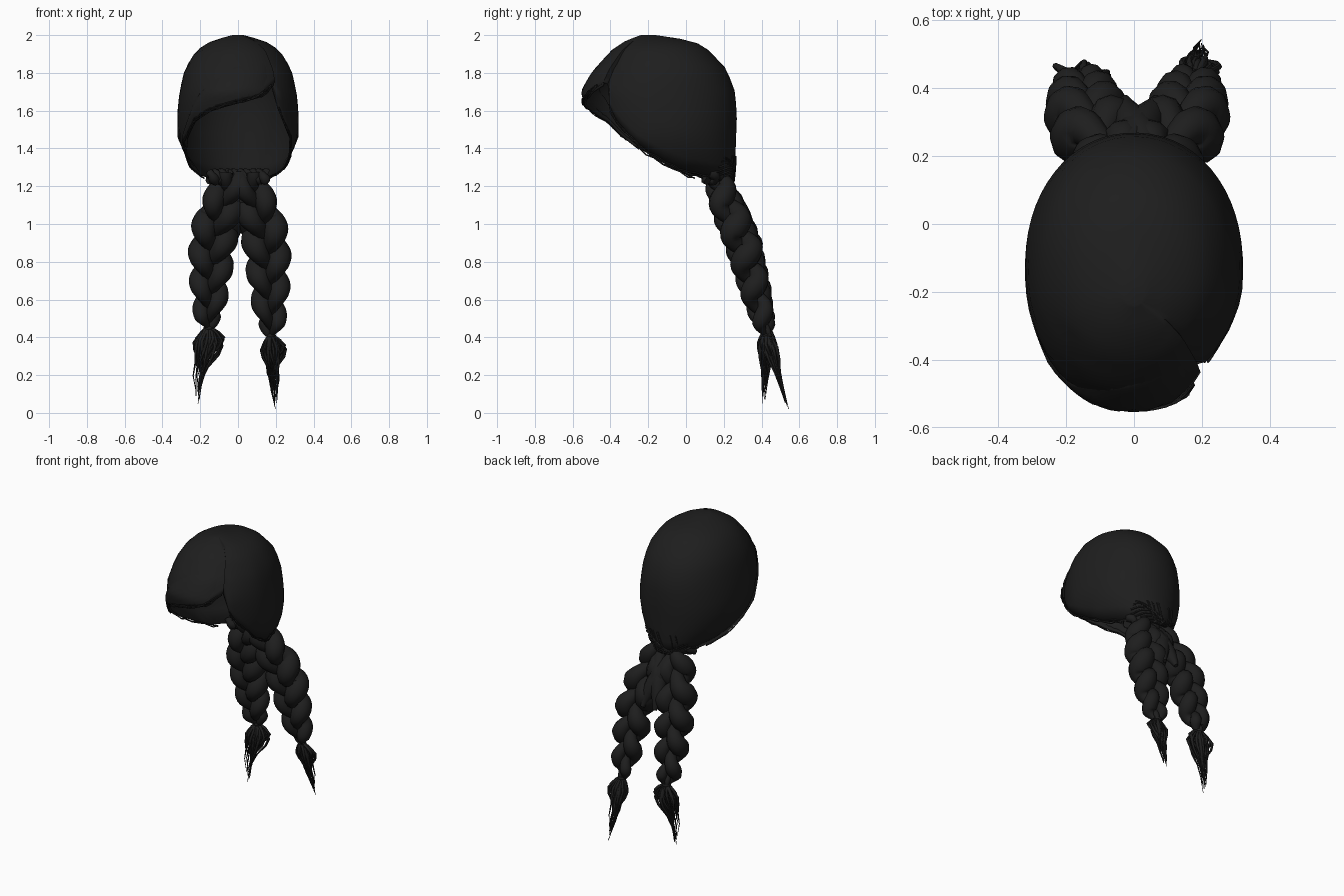
import bpy, bmesh, math, random
from mathutils import Vector

random.seed(4)
if "Cube" in bpy.data.objects:
    bpy.data.objects.remove(bpy.data.objects["Cube"])

hair = bpy.data.materials.new("black_hair")
hair.use_nodes = True
COLOUR = (0.013, 0.013, 0.013, 1)
hair.diffuse_color = COLOUR
bsdf = hair.node_tree.nodes["Principled BSDF"]
bsdf.inputs["Base Color"].default_value = COLOUR
bsdf.inputs["Roughness"].default_value = 0.7


def lookup(table, key):
    """Linear interpolation in rows sorted by their first entry."""
    if key <= table[0][0]:
        return table[0][1:]
    for a, b in zip(table, table[1:]):
        if key <= b[0]:
            t = (key - a[0]) / (b[0] - a[0])
            return [p + (q - p) * t for p, q in zip(a[1:], b[1:])]
    return table[-1][1:]


def finish(obj, angle):
    bpy.ops.object.select_all(action='DESELECT')
    obj.select_set(True)
    bpy.context.view_layer.objects.active = obj
    if obj.type == 'CURVE':
        bpy.ops.object.convert(target='MESH')
    bpy.ops.object.shade_smooth_by_angle(angle=math.radians(angle))


def tubes(name, strands, sides=1):
    """One object of round strands; each strand is a list of (point, radius)."""
    curve = bpy.data.curves.new(name, 'CURVE')
    curve.dimensions = '3D'
    curve.bevel_depth = 1
    curve.bevel_resolution = sides
    curve.use_fill_caps = True
    for strand in strands:
        spline = curve.splines.new('POLY')
        spline.points.add(len(strand) - 1)
        for point, (co, radius) in zip(spline.points, strand):
            point.co = (*co, 1)
            point.radius = radius
    curve.materials.append(hair)
    obj = bpy.data.objects.new(name, curve)
    bpy.context.collection.objects.link(obj)
    finish(obj, 60)


def sheet(name, columns, closed, thickness):
    """Skin columns of points into a shell with thickness."""
    bm = bmesh.new()
    grid = [[bm.verts.new(p) for p in col] for col in columns]
    pairs = list(zip(grid, grid[1:]))
    if closed:
        pairs.append((grid[-1], grid[0]))
        bm.faces.new([col[-1] for col in grid])
    for a, b in pairs:
        for i in range(len(a) - 1):
            bm.faces.new((a[i], b[i], b[i + 1], a[i + 1]))
    bmesh.ops.recalc_face_normals(bm, faces=bm.faces)
    mesh = bpy.data.meshes.new(name)
    bm.to_mesh(mesh)
    bm.free()
    mesh.materials.append(hair)
    obj = bpy.data.objects.new(name, mesh)
    bpy.context.collection.objects.link(obj)
    finish(obj, 50)
    solid = obj.modifiers.new("thickness", 'SOLIDIFY')
    solid.thickness = thickness
    solid.offset = -1


# Head cross-sections: height, front y, back y, half width
HEAD = [(1.2, -.38, .25, .14), (1.3, -.44, .26, .25), (1.45, -.5, .265, .32),
        (1.58, -.54, .27, .322), (1.7, -.55, .26, .31), (1.82, -.485, .215, .282),
        (1.92, -.395, .12, .22), (1.97, -.32, .04, .14), (2, -.24, -.16, .03)]
# Lower hair edge: degrees round from the front towards the left, height
PART = 40
RIM = [(PART, 1.74), (45, 1.62), (55, 1.52), (70, 1.41), (87, 1.33), (104, 1.27),
       (140, 1.23), (180, 1.22), (220, 1.23), (256, 1.26), (272, 1.32), (291, 1.4),
       (305, 1.48), (315, 1.55), (335, 1.61), (360, 1.65), (380, 1.68), (400, 1.75)]


def rim(angle):
    return lookup(RIM, angle)[0]


def full(value):
    """Push a sine or cosine outward for a slightly squarer oval."""
    return math.copysign(abs(value) ** .95, value)


def head(angle, z, lift=0.0):
    front, back, width = lookup(HEAD, z)
    # the lock beside the parting sits further in than the fringe
    tuck = max(0, 1 - (angle - PART) / 40) * min(1, (2 - z) / .15) * .09
    a = math.radians(angle)
    k = 1 - tuck
    depth = (back - front) / 2
    return Vector(((width * k + lift) * full(math.sin(a)),
                   (front + back) / 2 - (depth * k + lift) * full(math.cos(a)), z))


# Hair cap with an open face and a side parting
columns = []
for i in range(61):
    angle = PART + i * 6
    low = rim(angle)
    columns.append([head(angle, low + (2 - low) * math.sin(j / 14 * math.pi / 2))
                    for j in range(15)])
sheet("hair_cap", columns, True, .008)

# Swept fringe rolled over the forehead
columns = []
for i in range(24):
    t = i / 23
    angle = 292 + t * 107
    tall = .06 + .16 * math.sin(math.pi * min(1, t * 1.1) * .6)
    columns.append([head(angle, rim(angle) - .012 + tall * v / 8,
                         .014 * math.sin(math.pi * v / 8) * (1 - t ** 6) - .005)
                    for v in range(9)])
sheet("swept_fringe", columns, False, .012)

# Fine strands along the face edge and gathered round the nape
edge, nape = [], []
for start, end in ((250, 396), (250, 396), (300, 396), (46, 120), (46, 120)):
    edge.append([(head(a, rim(a) + random.uniform(-.015, .01), .004), .004)
                 for a in range(start, end, 6)])
for k in range(8):
    rise = .01 + k * .016
    nape.append([(head(a, rim(a) + rise * (.6 + .4 * math.cos(math.radians(a * 4 + k * 20)))),
                  .005) for a in range(118 + k * 4, 243 - k * 4, 5)])
for k in range(8):
    a = random.uniform(160, 200)
    nape.append([(head(a + 3 * j, 1.36 - .045 * j, .002), .004) for j in range(4)])
tubes("face_edge_strands", edge)
tubes("nape_strands", nape)

# Lumpy twist where the braids leave the nape
twist = []
for s in (0, math.pi):
    path = []
    for i in range(41):
        u = i / 20 - 1
        w = u * 14 + s
        path.append(((u * .15, .19 - .07 * u * u + .025 * math.cos(w),
                      1.25 + .02 * math.sin(w)), .025 + .006 * math.sin(w * 2)))
    twist.append(path)
tubes("nape_twist", twist, 2)

# Braid centre lines: drop, sideways, back, fullness
BRAID = [(0, .045, .165, .65), (.1, .07, .19, .85), (.2, .11, .23, 1),
         (.37, .148, .3, 1.02), (.62, .162, .365, .85), (.79, .17, .41, .62),
         (.85, .17, .43, .22)]
TOP = 1.27

for side, name, tie_z, shift, puff, tip in (
        (1, "left", .41, .004, .8, Vector((.2, .54, .02))),
        (-1, "right", .45, .014, 1, Vector((-.22, .41, .05)))):
    stretch = (TOP - tie_z) / .85
    strands = []
    for phase in range(3):
        path = []
        for i in range(73):
            drop = .85 * i / 72
            x, y, size = lookup(BRAID, drop)
            w = drop / .48 * math.tau + phase * math.tau / 3
            path.append(((side * (x + .062 * size * math.sin(w)) + shift,
                          y + .044 * size * math.sin(2 * w),
                          TOP - drop * stretch),
                         size * (.056 - .014 * math.cos(2 * w))))
        strands.append(path)
    tubes(name + "_braid", strands, 3)

    # Tie ring
    tie = Vector((side * .17 + shift, .43, tie_z))
    ring = [(tie + Vector((.018 * math.cos(a * math.tau / 12),
                           .018 * math.sin(a * math.tau / 12), 0)), .01) for a in range(13)]
    tubes(name + "_braid_tie", [ring])

    # Loose tuft that swells and then frays into wisps
    tuft = []
    for k in range(40):
        a = random.uniform(0, math.tau)
        spread = random.uniform(.35, 1) * puff
        length = random.uniform(.5, .95) if k else 1
        out = Vector((math.cos(a), .7 * math.sin(a), 0)) * spread
        sway = random.uniform(-.02, .02) * puff
        path = []
        for t, swell, r in ((0, .015, .009), (.12, .05, .009), (.25, .078, .009),
                            (.38, .07, .008), (.55, .04, .005), (.75, .026, .003),
                            (1, .014, .0015)):
            bend = Vector((sway * math.sin(t * math.tau), 0, 0))
            path.append((tie.lerp(tip, t * length) + out * swell + bend, r))
        tuft.append(path)
    tubes(name + "_braid_tuft", tuft)

# Short locks crossing between the two braids
locks = []
for s in (-1, 1):
    path = []
    for i in range(17):
        t = i / 16
        path.append(((s * .045 * math.cos(t * math.pi) + .02 * t, .18 + .19 * t,
                      1.25 - .36 * t), .012 + .044 * math.sin(math.pi * t)))
    locks.append(path)
tubes("crossing_locks", locks, 3)
